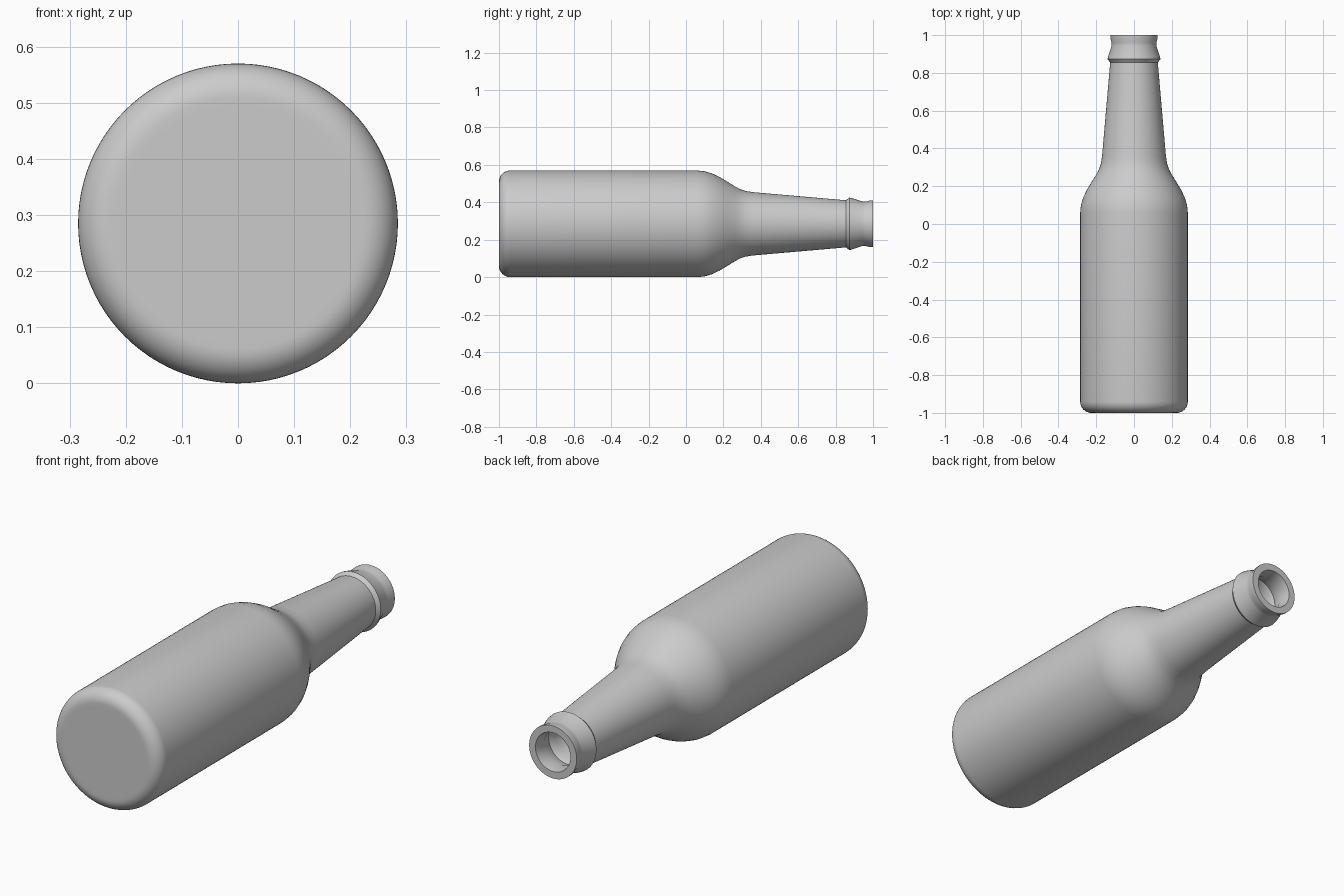
import bpy
import bmesh
import math
from mathutils import Vector

default_cube = bpy.data.objects.get("Cube")
if default_cube:
    bpy.data.objects.remove(default_cube, do_unlink=True)

RADIUS = 0.285
FILLET = 0.06
SEGMENTS = 96

# Single plain material
grey = bpy.data.materials.new("plain grey")
grey.use_nodes = True
colour = (0.6, 0.6, 0.6, 1.0)
grey.diffuse_color = colour
grey.node_tree.nodes["Principled BSDF"].inputs["Base Color"].default_value = colour


def base_arc(radius, start, fillet, steps=10):
    """Rounded edge between the flat base and the side wall, as (y, r) points."""
    points = []
    for i in range(steps + 1):
        a = math.pi / 2 * i / steps
        points.append((start + fillet * (1 - math.cos(a)),
                       radius - fillet + fillet * math.sin(a)))
    return points


def revolve(name, profile):
    """Spin a (y, r) profile around the lying bottle's long axis."""
    bm = bmesh.new()
    verts = [bm.verts.new((r, y, RADIUS)) for y, r in profile]
    edges = [bm.edges.new(pair) for pair in zip(verts, verts[1:])]
    bmesh.ops.spin(bm, geom=verts + edges, cent=(0, 0, RADIUS), axis=(0, 1, 0),
                   angle=math.tau, steps=SEGMENTS, use_duplicate=False)
    bmesh.ops.remove_doubles(bm, verts=bm.verts, dist=0.0001)
    bmesh.ops.recalc_face_normals(bm, faces=bm.faces)
    mesh = bpy.data.meshes.new(name)
    bm.to_mesh(mesh)
    bm.free()
    mesh.materials.append(grey)
    obj = bpy.data.objects.new(name, mesh)
    bpy.context.collection.objects.link(obj)
    bpy.ops.object.select_all(action='DESELECT')
    obj.select_set(True)
    bpy.context.view_layer.objects.active = obj
    bpy.ops.object.shade_smooth_by_angle(angle=math.radians(30))
    return obj


# Shoulder sweeping from the body into the neck
shoulder = [(0.06, RADIUS), (0.10, 0.281), (0.14, 0.269), (0.18, 0.25),
            (0.22, 0.226), (0.26, 0.201), (0.29, 0.185), (0.32, 0.175),
            (0.36, 0.169)]

# Tapered neck end, collar and flared lip
mouth = [(0.855, 0.126), (0.873, 0.14), (0.885, 0.138), (0.945, 0.118),
         (0.96, 0.119), (0.985, 0.125), (1.0, 0.125)]

# Inside of the mouth, then the hollow neck and body
inner_mouth = [(1.0, 0.092), (0.945, 0.083), (0.885, 0.103), (0.855, 0.091)]
WALL = 0.035
inner_shoulder = [(y - 0.01, r - WALL) for y, r in reversed(shoulder)]
inner_base = list(reversed(base_arc(RADIUS - WALL, WALL - 1, FILLET / 2)))

profile = ([(-1, 0), (-1, 0.21)] + base_arc(RADIUS, -1, FILLET) + shoulder
           + mouth + inner_mouth + inner_shoulder + inner_base
           + [(WALL - 1, 0)])
revolve("bottle", profile)
